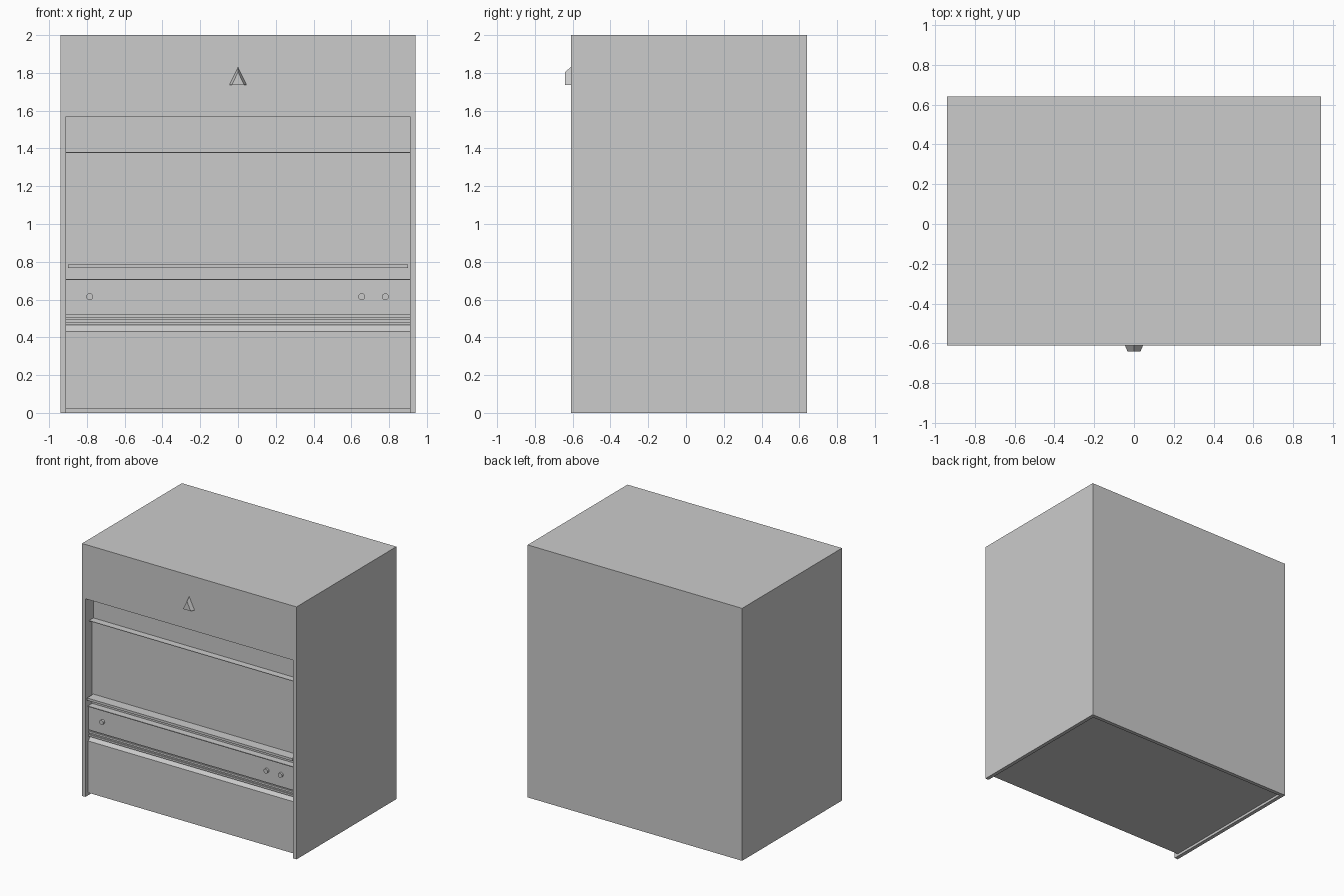
import bpy, bmesh, math

if "Cube" in bpy.data.objects:
    bpy.data.objects.remove(bpy.data.objects["Cube"])


def mesh_object(name, bm):
    bmesh.ops.recalc_face_normals(bm, faces=bm.faces)
    mesh = bpy.data.meshes.new(name)
    bm.to_mesh(mesh)
    bm.free()
    ob = bpy.data.objects.new(name, mesh)
    bpy.context.collection.objects.link(ob)
    return ob


def box(name, x0, x1, y0, y1, z0, z1):
    bm = bmesh.new()
    bmesh.ops.create_cube(bm, size=1)
    for v in bm.verts:
        v.co.x = (x0 + x1) / 2 + v.co.x * (x1 - x0)
        v.co.y = (y0 + y1) / 2 + v.co.y * (y1 - y0)
        v.co.z = (z0 + z1) / 2 + v.co.z * (z1 - z0)
    return mesh_object(name, bm)


def extrude_profile(name, pts, half_width):
    """Sweep a closed (y, z) outline across the width."""
    bm = bmesh.new()
    face = bm.faces.new([bm.verts.new((-half_width, y, z)) for y, z in pts])
    ext = bmesh.ops.extrude_face_region(bm, geom=[face])
    for g in ext["geom"]:
        if isinstance(g, bmesh.types.BMVert):
            g.co.x = half_width
    return mesh_object(name, bm)


W, IN = 0.94, 0.91          # outer and inner half widths
F, B = -0.61, 0.64          # front and back

# Cabinet shell
for side, s in (("left", -1), ("right", 1)):
    box(side + "_side", min(s * IN, s * W), max(s * IN, s * W), F, B, 0, 2)
box("back_panel", -IN, IN, B - 0.03, B, 0, 2)
box("top_panel", -IN, IN, F, B - 0.03, 1.97, 2)
box("header_panel", -IN, IN, F, F + 0.1, 1.57, 1.97)

# Lower front: kick panel, sloped ledge, stepped mouldings, control fascia
extrude_profile("lower_front_and_floor", [
    (B - 0.03, 0.02), (-0.575, 0.02), (-0.575, 0.43), (-0.542, 0.465),
    (-0.57, 0.465), (-0.57, 0.48), (-0.562, 0.48), (-0.562, 0.492),
    (-0.57, 0.492), (-0.57, 0.508), (-0.562, 0.508), (-0.562, 0.518),
    (-0.572, 0.518), (-0.572, 0.703), (-0.58, 0.703), (-0.58, 0.709),
    (-0.52, 0.709), (-0.52, 0.74), (B - 0.03, 0.74)], IN)

# Recessed screen area, thin divider and shelf bar
box("screen_panel", -IN, IN, -0.525, -0.49, 0.709, 1.38)
box("upper_panel", -IN, IN, -0.51, -0.48, 1.37, 1.60)
box("divider_shelf", -IN, IN, -0.565, -0.49, 1.376, 1.38)
box("shelf_bar", -0.9, 0.9, -0.605, -0.52, 0.766, 0.785)

# Control buttons
for i, x in enumerate((-0.785, 0.655, 0.78)):
    bpy.ops.mesh.primitive_cylinder_add(
        vertices=16, radius=0.018, depth=0.03,
        location=(x, -0.575, 0.615), rotation=(math.pi / 2, 0, 0))
    bpy.context.object.name = f"button_{i + 1}"

# Tapered triangular stud on the header
bm = bmesh.new()
back = [bm.verts.new(p) for p in ((-0.046, F, 1.735), (0.046, F, 1.735), (0, F, 1.83))]
front = [bm.verts.new(p) for p in ((-0.033, -0.64, 1.735), (0.033, -0.64, 1.735), (0, -0.64, 1.805))]
bm.faces.new(back)
bm.faces.new(front)
for i in range(3):
    j = (i + 1) % 3
    bm.faces.new((back[i], back[j], front[j], front[i]))
mesh_object("header_stud", bm)
